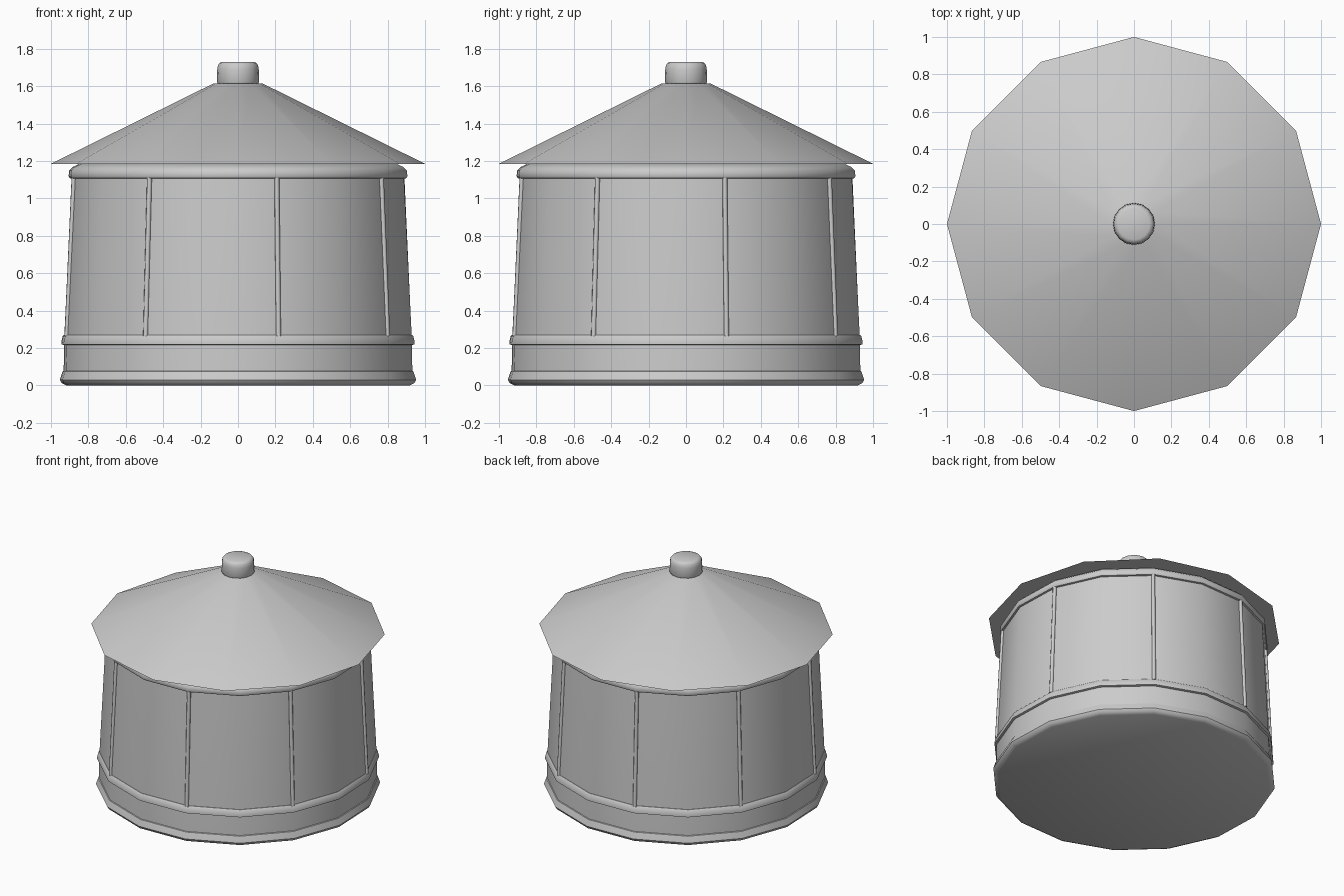
import bpy, bmesh, math
from mathutils import Vector

cube = bpy.data.objects.get("Cube")
if cube:
    bpy.data.objects.remove(cube, do_unlink=True)

grey = bpy.data.materials.new("light_grey")
grey.use_nodes = True
COLOUR = (0.6, 0.6, 0.6, 1)
grey.diffuse_color = COLOUR
grey.node_tree.nodes["Principled BSDF"].inputs["Base Color"].default_value = COLOUR

SIDES = 16
TURN = math.radians(13.3 - 90)   # turns one wall corner just right of the front


def finish(name, bm, sharp=40):
    bmesh.ops.recalc_face_normals(bm, faces=bm.faces)
    mesh = bpy.data.meshes.new(name)
    bm.to_mesh(mesh)
    bm.free()
    mesh.materials.append(grey)
    obj = bpy.data.objects.new(name, mesh)
    bpy.context.collection.objects.link(obj)
    bpy.ops.object.select_all(action='DESELECT')
    obj.select_set(True)
    bpy.context.view_layer.objects.active = obj
    bpy.ops.object.shade_smooth_by_angle(angle=math.radians(sharp))
    return obj


def lathe(name, profile, sides=SIDES, turn=TURN, sharp=40):
    """Closed solid from (radius, height) rings, listed bottom to top."""
    bm = bmesh.new()
    rings = []
    for r, z in profile:
        angles = [turn + math.tau * i / sides for i in range(sides)]
        rings.append([bm.verts.new((r * math.cos(a), r * math.sin(a), z)) for a in angles])
    for low, high in zip(rings, rings[1:]):
        for i in range(sides):
            j = (i + 1) % sides
            bm.faces.new((low[i], low[j], high[j], high[i]))
    bm.faces.new(rings[0][::-1])
    bm.faces.new(rings[-1])
    return finish(name, bm, sharp)


# Tapered wall and its three hoops
lathe("wall", [(0.945, 0.02), (0.942, 0.24), (0.897, 1.15)])
lathe("base_rim", [(0.93, 0.0), (0.955, 0.012), (0.965, 0.03), (0.962, 0.04),
                   (0.95, 0.075), (0.94, 0.08)])
lathe("middle_hoop", [(0.94, 0.215), (0.957, 0.22), (0.957, 0.232),
                      (0.95, 0.262), (0.943, 0.27), (0.93, 0.272)])
lathe("top_hoop", [(0.89, 1.103), (0.912, 1.108), (0.918, 1.118), (0.914, 1.15),
                   (0.895, 1.168), (0.86, 1.184)])

# Wide twelve-sided roof and rounded cap
lathe("roof", [(1.0, 1.185), (0.13, 1.615)], sides=12, turn=0)
lathe("roof_cap", [(0.106, 1.61), (0.113, 1.625), (0.111, 1.69), (0.107, 1.712),
                   (0.098, 1.724), (0.084, 1.73)], turn=0)

# Upright ribs on every other wall corner
for n in range(8):
    a = TURN + n * math.tau / 8
    out = Vector((math.cos(a), math.sin(a), 0))
    side = Vector((-out.y, out.x, 0))
    foot = out * 0.94 + Vector((0, 0, 0.265))
    head = out * 0.9 + Vector((0, 0, 1.125))
    bm = bmesh.new()
    ends = []
    for p in (foot, head):
        ends.append([bm.verts.new(p + 0.0135 * (math.cos(t) * out + math.sin(t) * side))
                     for t in (math.tau * k / 8 + math.pi / 8 for k in range(8))])
    for k in range(8):
        m = (k + 1) % 8
        bm.faces.new((ends[0][k], ends[0][m], ends[1][m], ends[1][k]))
    bm.faces.new(ends[0])
    bm.faces.new(ends[1])
    finish(f"wall_rib_{n + 1}", bm, 50)
